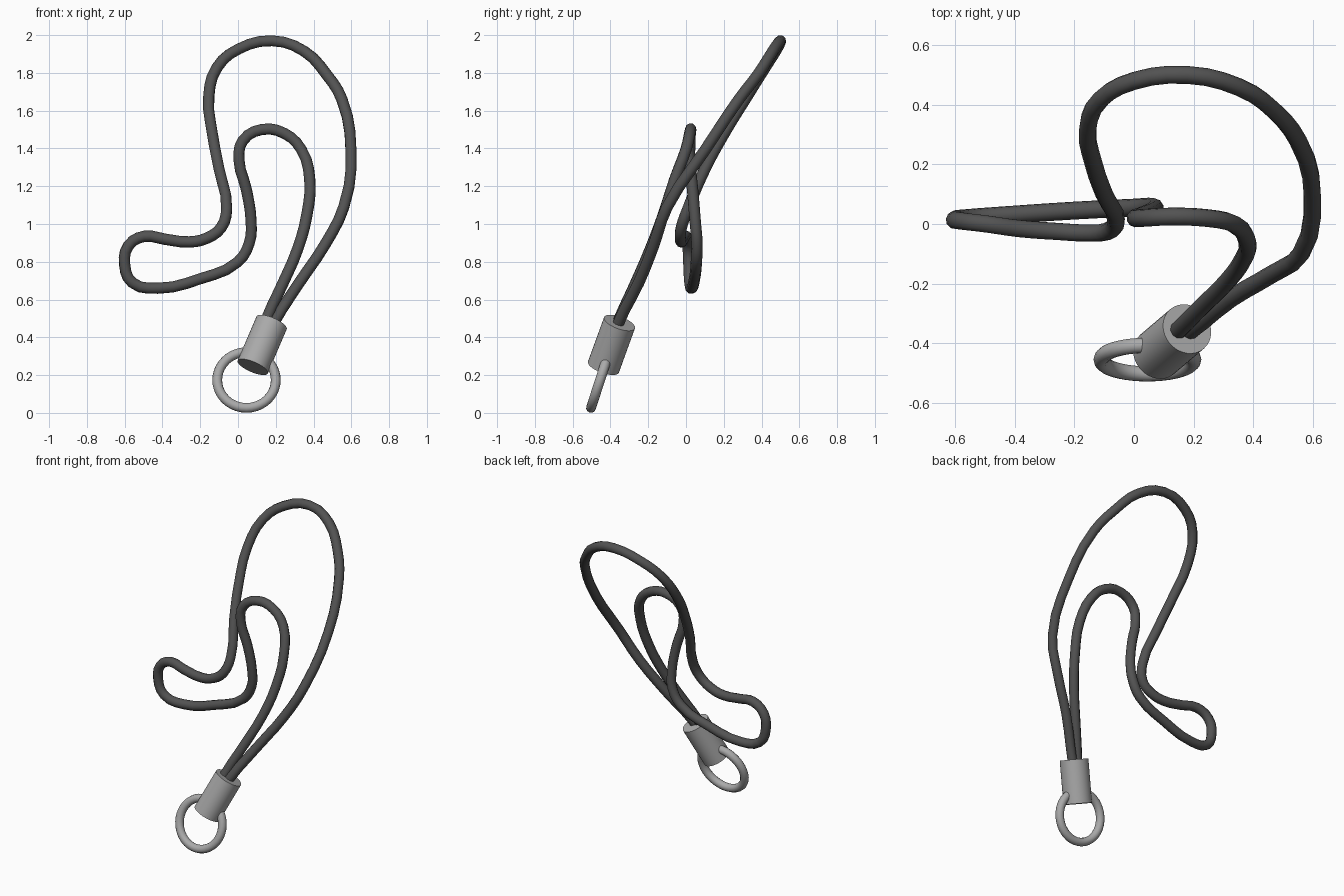
import bpy
from math import radians
from mathutils import Vector

cube = bpy.data.objects.get("Cube")
if cube:
    bpy.data.objects.remove(cube, do_unlink=True)


def material(name, grey):
    mat = bpy.data.materials.new(name)
    mat.use_nodes = True
    colour = (grey, grey, grey, 1)
    mat.diffuse_color = colour
    mat.node_tree.nodes["Principled BSDF"].inputs["Base Color"].default_value = colour
    return mat


def finish(name, mat):
    ob = bpy.context.object
    ob.name = name
    ob.data.materials.append(mat)
    bpy.ops.object.shade_smooth_by_angle(angle=radians(40))
    return ob


cord_grey = material("dark grey cord", 0.085)
metal_grey = material("light grey metal", 0.40)

# Cord centreline: out of the collar, round the big loop, the side loop, the inner loop, and back
path = [
    (.15, -.38, .40), (.185, -.36, .47), (.325, -.25, .69), (.46, -.17, .89),
    (.56, -.10, 1.09), (.598, .10, 1.39), (.55, .28, 1.66), (.47, .38, 1.79),
    (.35, .46, 1.915), (.18, .50, 1.97), (0, .48, 1.925), (-.11, .42, 1.83),
    (-.155, .32, 1.67), (-.135, .20, 1.475), (-.10, .10, 1.29), (-.06, .01, 1.08),
    (-.09, -.025, .98), (-.165, -.03, .925), (-.257, -.025, .905), (-.39, -.015, .92),
    (-.495, 0, .935), (-.58, .01, .885), (-.60, .015, .785), (-.56, .02, .69),
    (-.425, .03, .66), (-.20, .045, .71), (0, .055, .80), (.06, .058, .90),
    (.07, .05, 1.0), (.045, .035, 1.18), (.005, .02, 1.34), (.025, .02, 1.44),
    (.125, .025, 1.50), (.245, .02, 1.48), (.335, 0, 1.395), (.38, -.06, 1.235),
    (.365, -.12, 1.05), (.315, -.19, .865), (.235, -.27, .68), (.155, -.35, .505),
    (.12, -.39, .40),
]
curve = bpy.data.curves.new("cord", "CURVE")
curve.dimensions = "3D"
curve.resolution_u = 3
curve.bevel_depth = 0.03
curve.bevel_resolution = 3
curve.use_fill_caps = True
spline = curve.splines.new("BEZIER")
spline.bezier_points.add(len(path) - 1)
for point, co in zip(spline.bezier_points, path):
    point.co = co
    point.handle_left_type = point.handle_right_type = "AUTO"
cord = bpy.data.objects.new("cord", curve)
bpy.context.collection.objects.link(cord)
bpy.ops.object.select_all(action="DESELECT")
cord.select_set(True)
bpy.context.view_layer.objects.active = cord
bpy.ops.object.convert(target="MESH")
finish("cord", cord_grey)

# Collar clamping both cord ends
bottom, top = Vector((.078, -.437, .243)), Vector((.178, -.352, .477))
axis = top - bottom
bpy.ops.mesh.primitive_cylinder_add(vertices=32, radius=.087, depth=axis.length,
                                    location=(bottom + top) / 2,
                                    rotation=axis.to_track_quat("Z", "Y").to_euler())
finish("collar", metal_grey)

# Key ring through the collar's lower end, leaning back
bpy.ops.mesh.primitive_torus_add(major_segments=40, minor_segments=12,
                                 major_radius=.155, minor_radius=.026,
                                 location=(.045, -.455, .174),
                                 rotation=(radians(72), 0, 0))
finish("ring", metal_grey)
